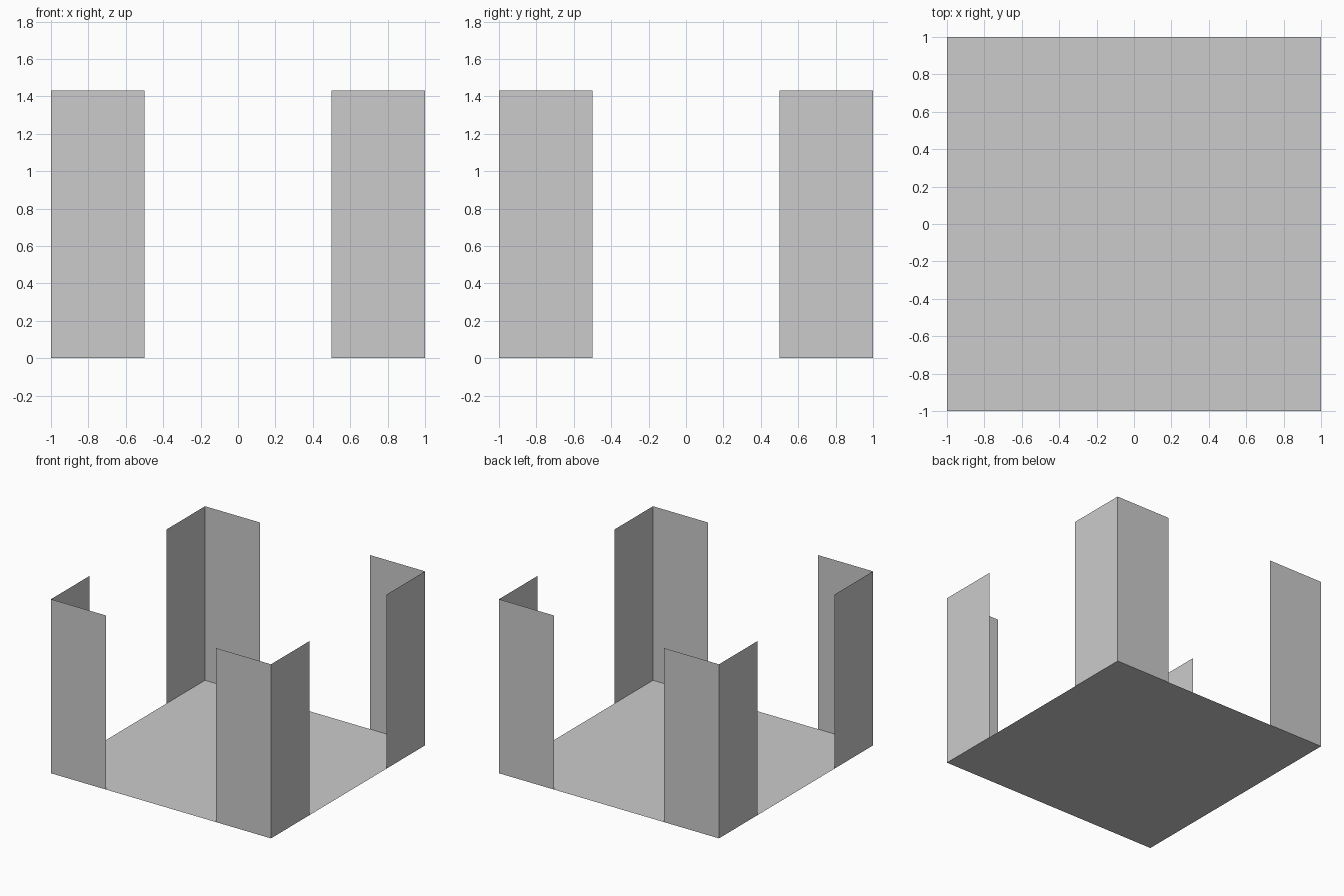
import bpy
import bmesh

cube = bpy.data.objects.get("Cube")
if cube:
    bpy.data.objects.remove(cube, do_unlink=True)

HALF = 1.0      # half width of the square floor
INNER = 0.5     # where each corner panel ends
HEIGHT = 1.43

grey = bpy.data.materials.new("plain_grey")
grey.use_nodes = True
grey.diffuse_color = (0.6, 0.6, 0.6, 1)
grey.node_tree.nodes["Principled BSDF"].inputs["Base Color"].default_value = (0.6, 0.6, 0.6, 1)


def make_object(name, bm):
    mesh = bpy.data.meshes.new(name)
    bm.to_mesh(mesh)
    bm.free()
    mesh.materials.append(grey)
    obj = bpy.data.objects.new(name, mesh)
    bpy.context.collection.objects.link(obj)
    return obj


# Floor: one thin square sheet
bm = bmesh.new()
bmesh.ops.create_grid(bm, x_segments=1, y_segments=1, size=HALF)
make_object("floor", bm)


# Corner walls: an L-shaped path raised into two thin panels
def corner_wall(name, sx, sy):
    bm = bmesh.new()
    path = [(sx * INNER, sy * HALF), (sx * HALF, sy * HALF), (sx * HALF, sy * INNER)]
    if sx * sy > 0:
        path.reverse()  # keep the normals facing outward
    verts = [bm.verts.new((x, y, 0)) for x, y in path]
    edges = [bm.edges.new(pair) for pair in zip(verts, verts[1:])]
    raised = bmesh.ops.extrude_edge_only(bm, edges=edges)["geom"]
    top = [g for g in raised if isinstance(g, bmesh.types.BMVert)]
    bmesh.ops.translate(bm, verts=top, vec=(0, 0, HEIGHT))
    bm.normal_update()
    # Turn any panel that faces inward
    inward = [f for f in bm.faces if f.normal.dot(f.calc_center_median()) < 0]
    bmesh.ops.reverse_faces(bm, faces=inward)
    make_object(name, bm)


for side, sx in (("left", 1), ("right", -1)):
    for end, sy in (("front", -1), ("back", 1)):
        corner_wall(f"{end}_{side}_corner_wall", sx, sy)
